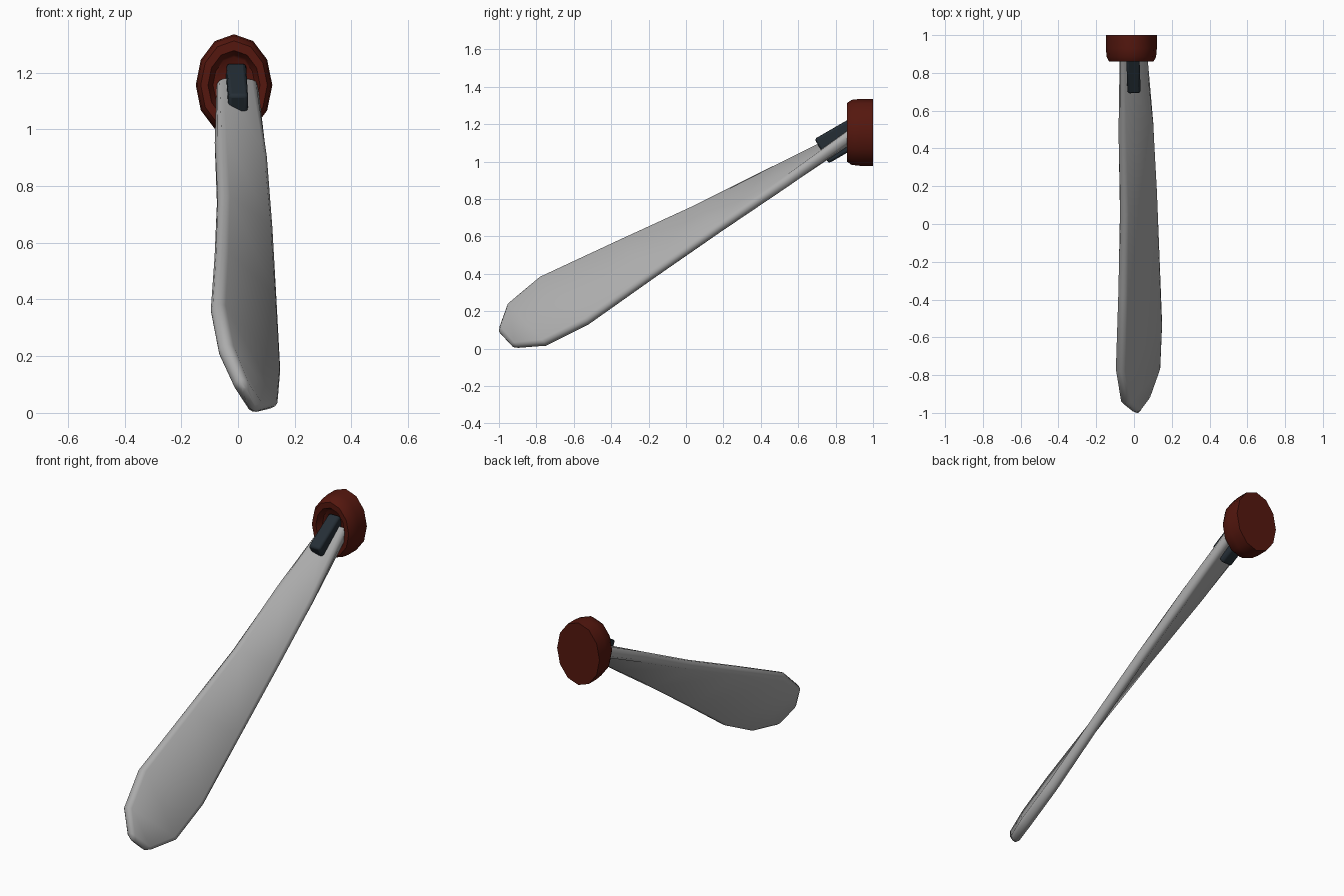
import bpy, bmesh, math
from mathutils import Vector

if "Cube" in bpy.data.objects:
    bpy.data.objects.remove(bpy.data.objects["Cube"])


def material(name, rgb):
    m = bpy.data.materials.new(name)
    m.diffuse_color = (*rgb, 1)
    m.use_nodes = True
    m.node_tree.nodes["Principled BSDF"].inputs["Base Color"].default_value = m.diffuse_color
    return m


def loft(name, rings, mat=None, angle=40):
    # skin closed rings of points, cap both ends
    bm = bmesh.new()
    loops = [[bm.verts.new(p) for p in ring] for ring in rings]
    n = len(loops[0])
    for a, b in zip(loops, loops[1:]):
        for i in range(n):
            j = (i + 1) % n
            bm.faces.new((a[i], a[j], b[j], b[i]))
    bm.faces.new(loops[0])
    bm.faces.new(loops[-1])
    bmesh.ops.recalc_face_normals(bm, faces=bm.faces)
    me = bpy.data.meshes.new(name)
    bm.to_mesh(me)
    bm.free()
    ob = bpy.data.objects.new(name, me)
    bpy.context.collection.objects.link(ob)
    if mat:
        me.materials.append(mat)
    smooth(ob, angle)
    return ob


def smooth(ob, angle):
    bpy.ops.object.select_all(action='DESELECT')
    ob.select_set(True)
    bpy.context.view_layer.objects.active = ob
    bpy.ops.object.shade_smooth_by_angle(angle=math.radians(angle))


# twisted blade: upper edge, lower edge, thickness at each station
axis = Vector((0, 0.87, 0.5))
stations = [
    ((-0.075, 0.89, 1.15), (0.07, 0.90, 1.145), 0.07),
    ((-0.077, 0.47, 0.96), (0.097, 0.54, 0.882), 0.062),
    ((-0.065, 0.05, 0.757), (0.112, 0.185, 0.635), 0.057),
    ((-0.07, -0.37, 0.568), (0.123, -0.17, 0.385), 0.057),
    ((-0.081, -0.78, 0.378), (0.134, -0.52, 0.136), 0.06),
    ((-0.053, -0.95, 0.236), (0.124, -0.75, 0.02), 0.06),
    ((0.001, -0.994, 0.116), (0.072, -0.9, 0.007), 0.052),
    ((0.018, -1.0, 0.09), (0.056, -0.925, 0.009), 0.022),
]


def blade_section(upper, lower, t):
    u, l = Vector(upper), Vector(lower)
    chord = l - u
    nrm = chord.cross(axis).normalized() * t
    k = min(0.024 / chord.length, 0.25)
    shape = [(0, .16), (k * .35, .38), (k, .5),
             (1 - k, .5), (1 - k * .35, .38), (1, .16)]
    outline = shape + [(s, -h) for s, h in reversed(shape)]
    return [u + chord * s + nrm * h for s, h in outline]


loft("blade", [blade_section(*s) for s in stations],
     material("mid_grey", (0.41, 0.41, 0.41)), angle=75)

# oval 12-sided hub with dished front
hub_profile = [(1, 1.0), (1, .93), (.97, .885), (.87, .86),
               (.68, .86), (.60, .885), (.55, .895)]
hub_rings = []
for r, y in hub_profile:
    hub_rings.append([(-0.014 + 0.135 * r * math.sin(i * math.pi / 6), y,
                       1.156 + 0.179 * r * math.cos(i * math.pi / 6))
                      for i in range(12)])
loft("hub", hub_rings, material("dark_red", (0.09, 0.0085, 0.0045)), angle=50)

# clamp block through the blade root
bpy.ops.mesh.primitive_cube_add(size=1, location=(-0.004, 0.825, 1.113),
                                rotation=(math.radians(30), 0, math.radians(2)))
block = bpy.context.object
block.name = "root_clamp"
block.scale = (0.07, 0.23, 0.15)
bpy.ops.object.transform_apply(location=False, rotation=False, scale=True)
block.data.materials.append(material("dark_slate", (0.018, 0.027, 0.036)))
bev = block.modifiers.new("bevel", 'BEVEL')
bev.width = 0.012
bev.segments = 2
smooth(block, 40)
